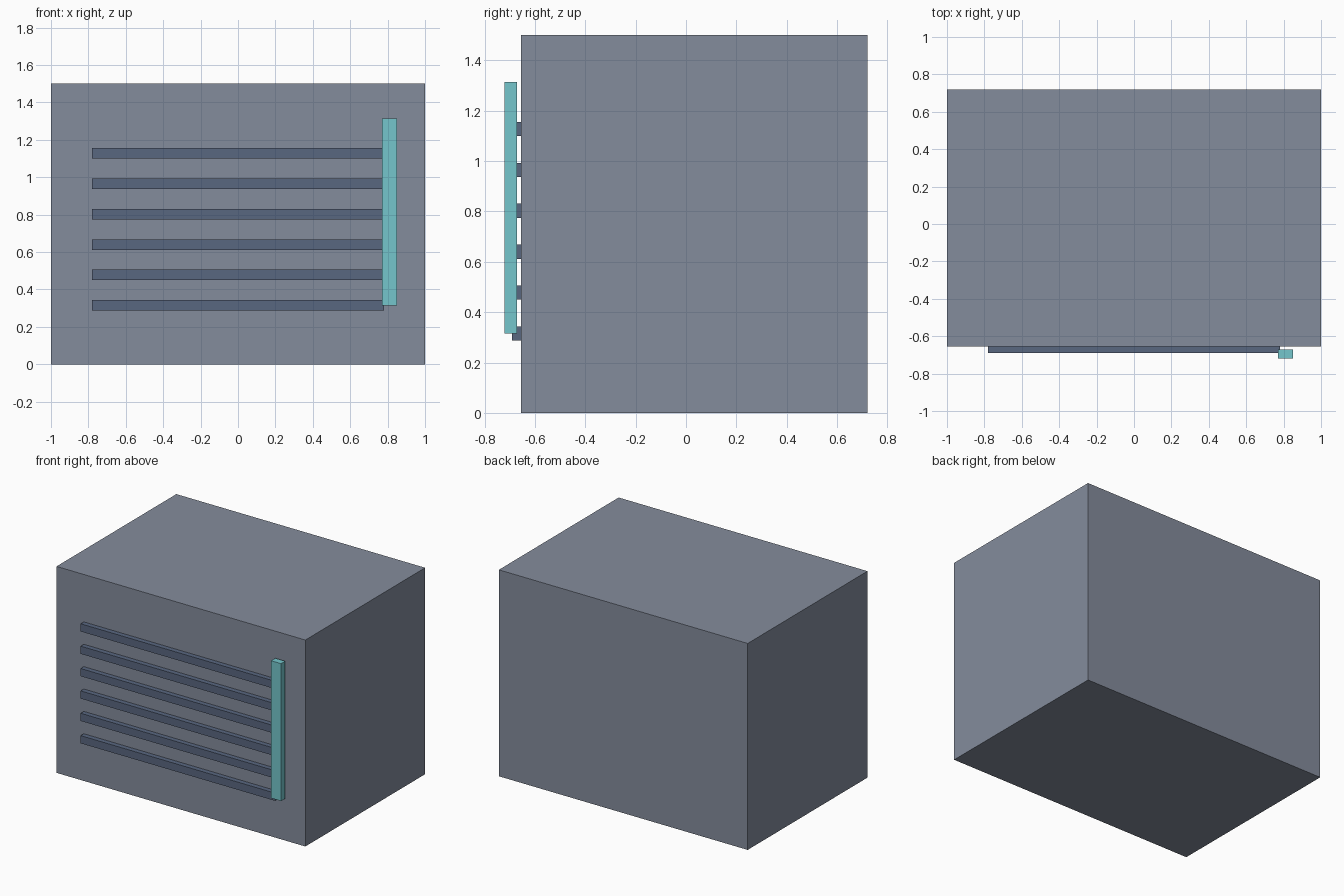
import bpy

if "Cube" in bpy.data.objects:
    bpy.data.objects.remove(bpy.data.objects["Cube"])


def srgb(r, g, b):
    def lin(c):
        c /= 255
        return c / 12.92 if c <= 0.04045 else ((c + 0.055) / 1.055) ** 2.4
    return (lin(r), lin(g), lin(b), 1.0)


def material(name, rgb):
    mat = bpy.data.materials.new(name)
    mat.diffuse_color = srgb(*rgb)
    mat.use_nodes = True
    mat.node_tree.nodes["Principled BSDF"].inputs["Base Color"].default_value = mat.diffuse_color
    return mat


def box(name, x, y, z, mat):
    """Box from (min, max) ranges on each axis."""
    spans = (x, y, z)
    bpy.ops.mesh.primitive_cube_add(size=1, location=[(a + b) / 2 for a, b in spans])
    obj = bpy.context.object
    obj.name = name
    obj.scale = [b - a for a, b in spans]
    bpy.ops.object.transform_apply(location=False, rotation=False, scale=True)
    obj.data.materials.append(mat)
    return obj


grey = material("cabinet grey", (132, 140, 156))
slate = material("slat slate blue", (89, 103, 128))
teal = material("strip teal", (117, 198, 204))

FRONT = -0.655

# Main cabinet
box("cabinet", (-1, 1), (FRONT, 0.72), (0, 1.5), grey)

# Six vent slats across the front
for i in range(6):
    z = 0.287 + 0.1625 * i
    box(f"vent_slat_{i + 1}", (-0.781, 0.781), (-0.691, FRONT), (z, z + 0.056), slate)

# Upright strip standing proud of the slats
box("light_strip", (0.77, 0.85), (-0.72, -0.672), (0.315, 1.313), teal)
